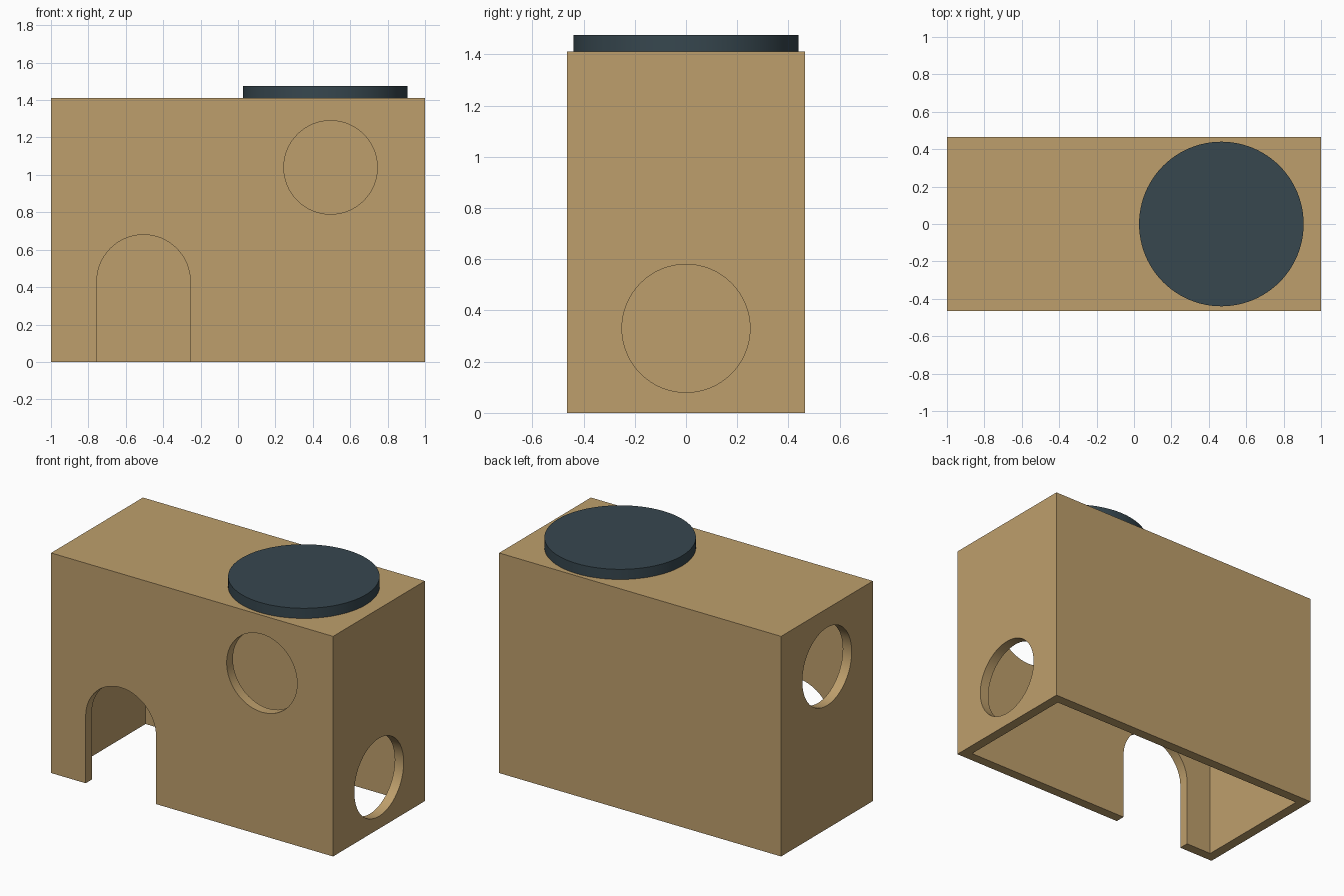
import bpy, bmesh, math
from mathutils import Vector

if "Cube" in bpy.data.objects:
    bpy.data.objects.remove(bpy.data.objects["Cube"])

W, D, T = 1.0, 0.465, 0.063      # half width, half depth, wall thickness
LID_Z, TOP_Z = 1.355, 1.411      # underside and top of the roof board
R = 0.25                         # opening radius


def material(name, rgb):
    m = bpy.data.materials.new(name)
    m.diffuse_color = (*rgb, 1)
    m.use_nodes = True
    m.node_tree.nodes["Principled BSDF"].inputs["Base Color"].default_value = m.diffuse_color
    return m


wood = material("light wood", (0.515, 0.347, 0.150))
slate = material("dark slate", (0.038, 0.063, 0.078))


def prism(name, outline, place, lo, hi, mat):
    """Extrude a 2D outline from lo to hi; place(u, v, depth) gives 3D points."""
    bm = bmesh.new()
    rings = [[bm.verts.new(Vector(place(u, v, d))) for u, v in outline] for d in (lo, hi)]
    bm.faces.new(rings[0])
    bm.faces.new(rings[1])
    n = len(outline)
    for i in range(n):
        j = (i + 1) % n
        bm.faces.new((rings[0][i], rings[0][j], rings[1][j], rings[1][i]))
    bmesh.ops.recalc_face_normals(bm, faces=bm.faces)
    mesh = bpy.data.meshes.new(name)
    bm.to_mesh(mesh)
    bm.free()
    mesh.materials.append(mat)
    ob = bpy.data.objects.new(name, mesh)
    bpy.context.collection.objects.link(ob)
    return ob


def rect(u0, u1, v0, v1):
    return [(u0, v0), (u1, v0), (u1, v1), (u0, v1)]


def arc(u, v, r, sweep=2 * math.pi, n=64):
    count = n if sweep >= 2 * math.pi else n + 1
    return [(u + r * math.cos(sweep * i / n), v + r * math.sin(sweep * i / n)) for i in range(count)]


def smooth(ob):
    bpy.ops.object.select_all(action='DESELECT')
    ob.select_set(True)
    bpy.context.view_layer.objects.active = ob
    bpy.ops.object.shade_smooth_by_angle(angle=math.radians(30))


def cut(ob, outline, place, lo, hi):
    cutter = prism("opening_cutter", outline, place, lo - 0.1, hi + 0.1, wood)
    cutter.hide_render = True
    mod = ob.modifiers.new("opening", 'BOOLEAN')
    mod.operation, mod.solver, mod.object = 'DIFFERENCE', 'EXACT', cutter
    bpy.context.view_layer.objects.active = ob
    bpy.ops.object.modifier_apply(modifier=mod.name)
    bpy.data.objects.remove(cutter)


def facing_y(u, v, d):
    return (u, d, v)


def facing_x(u, v, d):
    return (d, u, v)


def facing_z(u, v, d):
    return (u, v, d)


# Front and back boards
front = prism("front_wall", rect(-W, W, 0, LID_Z), facing_y, -D, -D + T, wood)
prism("back_wall", rect(-W, W, 0, LID_Z), facing_y, D - T, D, wood)

# Arched doorway and round window in the front
arch = arc(-0.505, 0.43, R, math.pi, 32) + [(-0.505 - R, -0.1), (-0.505 + R, -0.1)]
cut(front, arch, facing_y, -D, -D + T)
cut(front, arc(0.495, 1.04, R), facing_y, -D, -D + T)
smooth(front)

# End boards between front and back, each with a round opening
for name, lo, hi, hole_z in (("right_wall", W - T, W, 0.33), ("left_wall", -W, -W + T, 1.04)):
    wall = prism(name, rect(-D + T, D - T, 0, LID_Z), facing_x, lo, hi, wood)
    cut(wall, arc(0, hole_z, R), facing_x, lo, hi)
    smooth(wall)

# Roof board and round pad on top
prism("roof", rect(-W, W, -D, D), facing_z, LID_Z, TOP_Z, wood)
smooth(prism("round_pad", arc(0.467, 0, 0.44, n=96), facing_z, TOP_Z, 1.476, slate))
